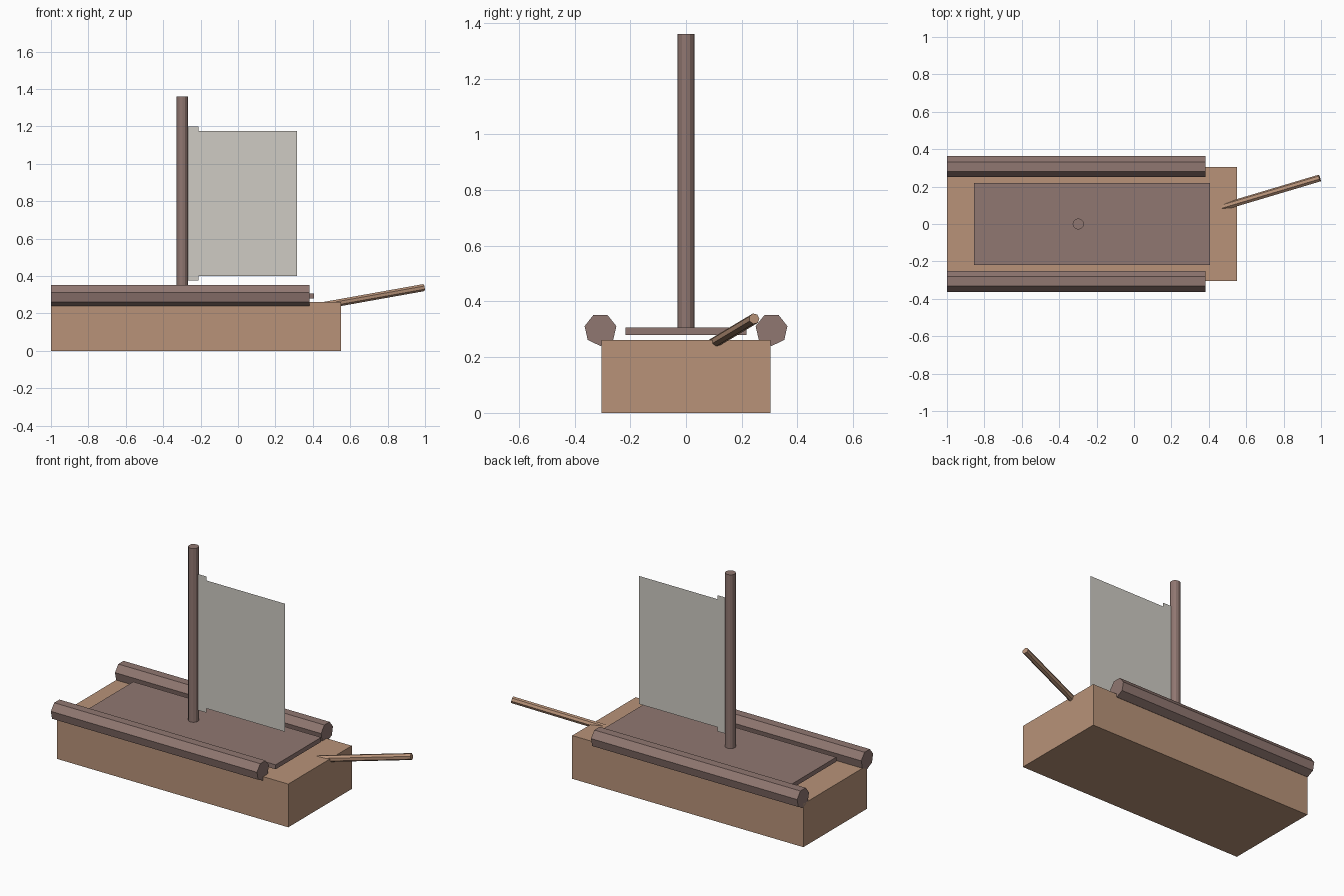
import bpy
import bmesh
from math import pi, sin, cos
from mathutils import Vector

if "Cube" in bpy.data.objects:
    bpy.data.objects.remove(bpy.data.objects["Cube"])


def material(name, rgb):
    m = bpy.data.materials.new(name)
    m.diffuse_color = (*rgb, 1)
    m.use_nodes = True
    m.node_tree.nodes["Principled BSDF"].inputs["Base Color"].default_value = m.diffuse_color
    return m


TAN = material("light_wood", (0.48, 0.29, 0.19))
BROWN = material("dark_wood", (0.28, 0.185, 0.165))
CLOTH = material("cloth", (0.62, 0.60, 0.55))


def finish(name, bm, mat):
    bmesh.ops.recalc_face_normals(bm, faces=bm.faces)
    me = bpy.data.meshes.new(name)
    bm.to_mesh(me)
    bm.free()
    me.materials.append(mat)
    ob = bpy.data.objects.new(name, me)
    bpy.context.collection.objects.link(ob)
    return ob


def box(name, lo, hi, mat):
    lo, hi = Vector(lo), Vector(hi)
    bm = bmesh.new()
    bmesh.ops.create_cube(bm, size=1)
    bmesh.ops.scale(bm, vec=hi - lo, verts=bm.verts)
    bmesh.ops.translate(bm, vec=(lo + hi) / 2, verts=bm.verts)
    return finish(name, bm, mat)


def rod(name, a, b, r, sides, mat, start=0.0):
    """Flat-sided rod from a to b; the first corner sits at angle start."""
    a, b = Vector(a), Vector(b)
    d = (b - a).normalized()
    ref = Vector((1, 0, 0)) if abs(d.z) > 0.9 else Vector((0, 0, 1))
    v = (ref - d * ref.dot(d)).normalized()
    u = v.cross(d)
    bm = bmesh.new()
    rings = []
    for p in (a, b):
        rings.append([bm.verts.new(p + r * (cos(t) * u + sin(t) * v))
                      for t in (start + 2 * pi * i / sides for i in range(sides))])
    for i in range(sides):
        j = (i + 1) % sides
        bm.faces.new((rings[0][i], rings[0][j], rings[1][j], rings[1][i]))
    for ring in rings:
        bm.faces.new(ring)
    return finish(name, bm, mat)


# Hull block and the deck raised just above it
box("hull", (-1, -0.304, 0), (0.55, 0.304, 0.262), TAN)
box("deck", (-0.855, -0.218, 0.28), (0.405, 0.218, 0.307), BROWN)

# Seven-sided side rails, one corner pointing down
for side, y in (("left", -0.307), ("right", 0.307)):
    rod(side + "_rail", (-1, y, 0.2985), (0.382, y, 0.2985), 0.0585, 7, BROWN, -pi / 2)

# Mast
rod("mast", (-0.298, 0, 0.3), (-0.298, 0, 1.36), 0.03, 12, BROWN)

# Flat sail with a slightly taller strip along the mast
bm = bmesh.new()
outline = [(-0.275, 0.375), (-0.21, 0.375), (-0.21, 0.40), (0.315, 0.40),
           (0.315, 1.176), (-0.21, 1.176), (-0.21, 1.20), (-0.275, 1.20)]
bm.faces.new([bm.verts.new((x, 0, z)) for x, z in outline])
finish("sail", bm, CLOTH)

# Slanted steering pole, its inner end sunk into the hull
rod("steering_pole", (0.40, 0.068, 0.232), (0.993, 0.245, 0.338), 0.0195, 7, TAN)
